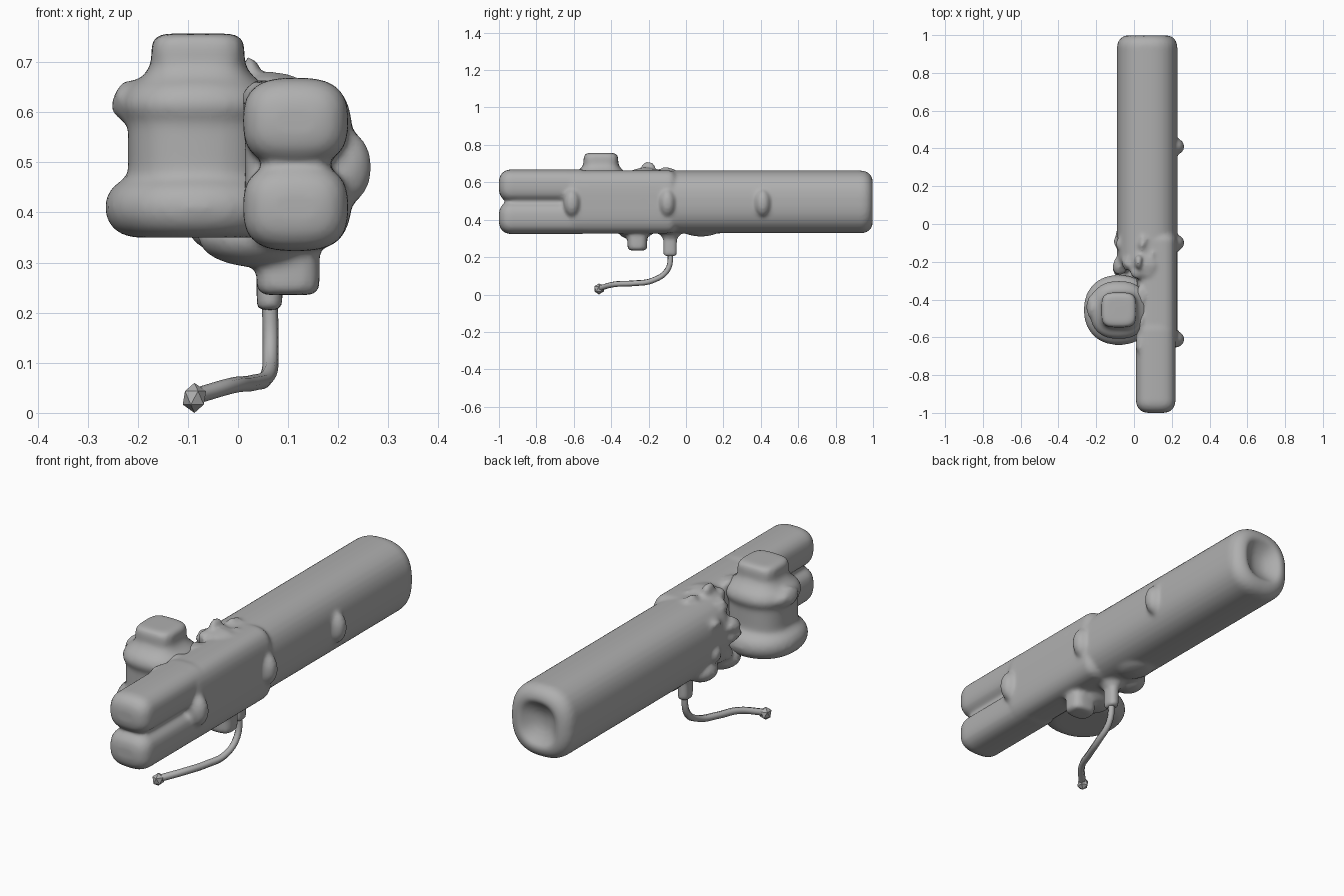
import bpy, bmesh, math, random
from mathutils import Vector

if "Cube" in bpy.data.objects:
    bpy.data.objects.remove(bpy.data.objects["Cube"])
random.seed(4)

grey = bpy.data.materials.new("plain_grey")
grey.use_nodes = True
colour = (0.43, 0.43, 0.43, 1)
grey.diffuse_color = colour
grey.node_tree.nodes["Principled BSDF"].inputs["Base Color"].default_value = colour


def add_part(name, bm):
    bmesh.ops.recalc_face_normals(bm, faces=bm.faces)
    mesh = bpy.data.meshes.new(name)
    bm.to_mesh(mesh)
    bm.free()
    mesh.materials.append(grey)
    obj = bpy.data.objects.new(name, mesh)
    bpy.context.collection.objects.link(obj)
    return obj


def melt(obj, iterations):
    """Fuse the overlapping pieces of a part into one softly rounded skin."""
    remesh = obj.modifiers.new("fuse", "REMESH")
    remesh.mode = "VOXEL"
    remesh.voxel_size = 0.01
    remesh.use_smooth_shade = True
    smooth = obj.modifiers.new("soften", "SMOOTH")
    smooth.factor = 0.5
    smooth.iterations = iterations


def squared(value, power):
    """Push a sine or cosine outwards, so that a circle becomes a rounded square."""
    return math.copysign(abs(value) ** (2 / power), value)


def tube(bm, axis, start, end, centre, half, power=3, rounding=0.03, dish=0, sides=32):
    """Add a bar with a rounded-square section, rounded rims and a dished far end."""
    # Each step holds a position, an inset from the full section and a scale
    steps = 5
    rim = [(rounding * (1 - math.sin(a)), rounding * (1 - math.cos(a)))
           for a in (math.pi / 2 * i / (steps - 1) for i in range(steps))]
    profile = [(start + depth, inset, 1) for inset, depth in rim]
    profile += [(end - depth, inset, 1) for inset, depth in reversed(rim)]
    for scale in (0.8, 0.6, 0.4, 0.2):
        profile.append((end - dish * (1 - scale ** 2), rounding, scale))

    loops = []
    for position, inset, scale in profile:
        loop = []
        for i in range(sides):
            angle = math.tau * (i + 0.5) / sides
            u = centre[0] + (half[0] - inset) * scale * squared(math.cos(angle), power)
            v = centre[1] + (half[1] - inset) * scale * squared(math.sin(angle), power)
            co = (u, position, v) if axis == "Y" else (u, v, position)
            loop.append(bm.verts.new(co))
        loops.append(loop)
    for near, far in zip(loops, loops[1:]):
        for i in range(sides):
            j = (i + 1) % sides
            bm.faces.new((near[i], near[j], far[j], far[i]))
    bm.faces.new(loops[0])
    bm.faces.new(loops[-1])


def blob(bm, centre, radii, detail=3, jitter=0):
    """Add an ellipsoid, roughened by the jitter."""
    for vert in bmesh.ops.create_icosphere(bm, subdivisions=detail, radius=1)["verts"]:
        vert.co *= 1 + random.uniform(-jitter, jitter)
        vert.co = Vector(centre) + Vector(c * r for c, r in zip(vert.co, radii))


# Main barrel with its dished back end, and the narrower part beside the drum
middle = 0.495
body = bmesh.new()
tube(body, "Y", -0.24, 1, (0.07, middle), (0.16, 0.168), power=2.5, rounding=0.06, dish=0.05)
tube(body, "Y", -0.64, -0.05, (0.122, middle), (0.108, 0.169), power=3.5, rounding=0.04)

# Twin front tubes and the web joining them
for height in (0.582, 0.41):
    tube(body, "Y", -1, -0.5, (0.115, height), (0.105, 0.087), power=2.8, rounding=0.06)
tube(body, "Y", -0.93, -0.5, (0.125, 0.5), (0.06, 0.06))

# Side studs, evenly spaced along the left flank
for i in range(3):
    blob(body, (0.215, -0.61 + i * 0.51, 0.49), (0.052, 0.045, 0.075))

# Lugs and swellings under the barrel
tube(body, "Z", 0.235, 0.4, (0.1, -0.26), (0.063, 0.053), rounding=0.02)
blob(body, (0.04, -0.27, 0.35), (0.12, 0.1, 0.06))
tube(body, "Z", 0.205, 0.4, (0.063, -0.085), (0.026, 0.036), rounding=0.01)
blob(body, (0.06, -0.085, 0.34), (0.05, 0.06, 0.05))
blob(body, (0.06, 0.08, 0.345), (0.08, 0.1, 0.035))
blob(body, (-0.03, -0.07, 0.37), (0.07, 0.08, 0.05))

# Rough edge where the barrel widens behind the drum
for i in range(9):
    angle = math.radians(75 + i * 18)
    centre = (0.06 + 0.14 * math.cos(angle), -0.18 + 0.08 * math.sin(i * 2),
              middle + 0.15 * math.sin(angle))
    blob(body, centre, (0.035, 0.05, 0.035), detail=2, jitter=0.25)
blob(body, (0.025, -0.2, 0.67), (0.022, 0.04, 0.045), detail=2, jitter=0.15)
blob(body, (0.06, -0.22, 0.655), (0.07, 0.07, 0.025), detail=2, jitter=0.1)

# Uneven seam between the drum and the barrel
for i in range(3):
    centre = (0.04, -0.64 + i * 0.13, 0.635)
    blob(body, centre, (0.03, 0.06, 0.03), detail=2, jitter=0.2)
melt(add_part("barrel", body), 6)

# Side drum: flanges on a waist, topped by a squarish knob
drum = bmesh.new()
for bottom, top, radius, power, rounding in (
        (0.35, 0.47, 0.187, 2.2, 0.06),
        (0.4, 0.65, 0.14, 2.5, 0.03),
        (0.56, 0.67, 0.155, 2.4, 0.06),
        (0.6, 0.7, 0.115, 3, 0.05),
        (0.6, 0.757, 0.093, 4, 0.025)):
    tube(drum, "Z", bottom, top, (-0.08, -0.455), (radius, radius), power, rounding)

# Uneven tooth on the outer side of the upper flange
blob(drum, (-0.215, -0.44, 0.62), (0.04, 0.08, 0.045), detail=2, jitter=0.15)
melt(add_part("side_drum", drum), 12)

# Hanging cord swept along a curve, with a knotted end
path = [(0.063, -0.08, 0.24), (0.065, -0.1, 0.13), (0.06, -0.18, 0.075),
        (0.03, -0.28, 0.06), (-0.01, -0.38, 0.055), (-0.08, -0.46, 0.035)]
curve = bpy.data.curves.new("hanging_cord", "CURVE")
curve.dimensions = "3D"
curve.bevel_depth = 0.016
curve.bevel_resolution = 1
curve.resolution_u = 6
curve.use_fill_caps = True
spline = curve.splines.new("BEZIER")
spline.bezier_points.add(len(path) - 1)
for point, co in zip(spline.bezier_points, path):
    point.co = co
    point.handle_left_type = point.handle_right_type = "AUTO"
curve.materials.append(grey)
cord = bpy.data.objects.new("hanging_cord", curve)
bpy.context.collection.objects.link(cord)
knot = bmesh.new()
blob(knot, (-0.087, -0.465, 0.03), (0.026, 0.03, 0.03), detail=1)
add_part("cord_end", knot)
